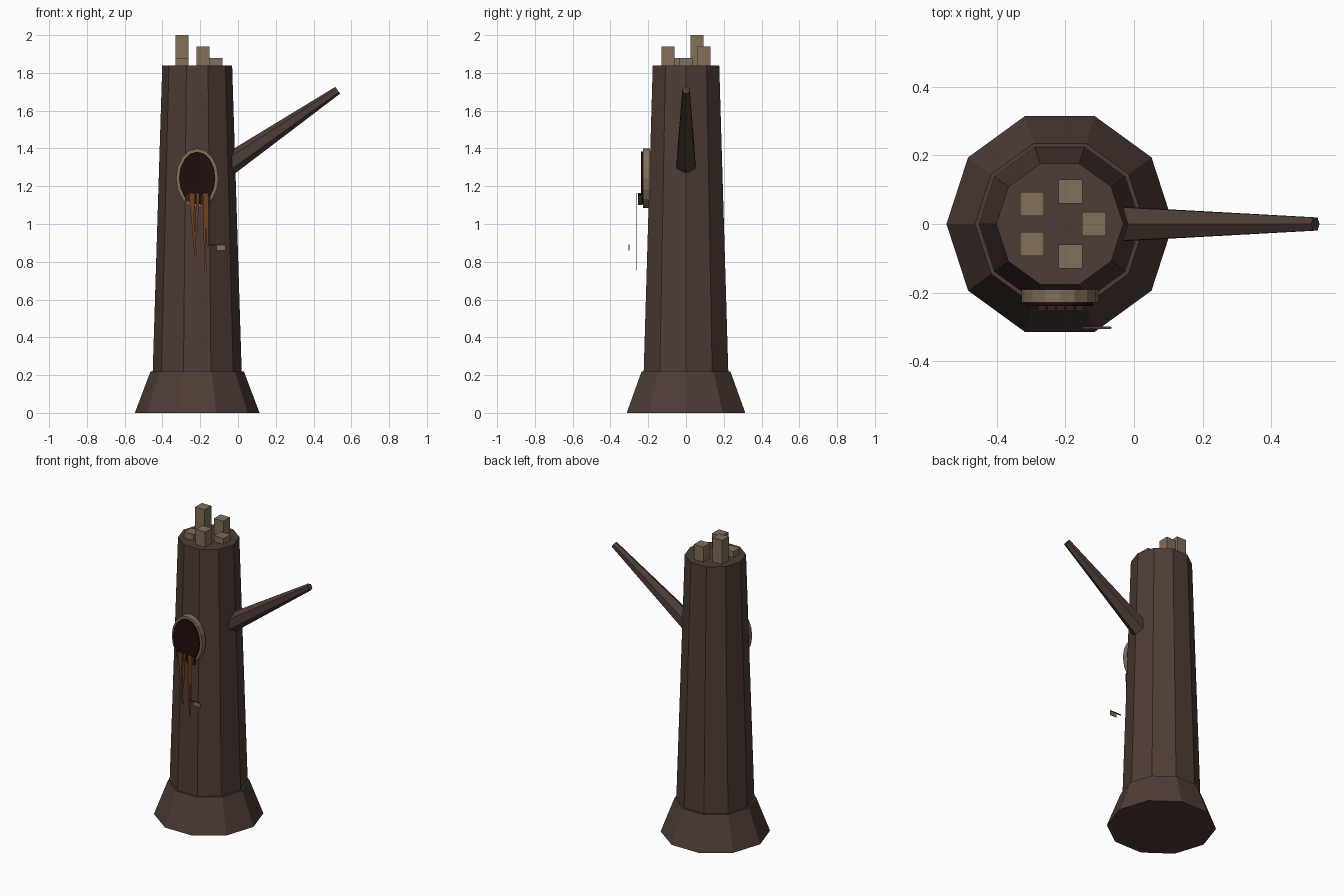
import bpy, bmesh, math
from mathutils import Vector, Matrix

if "Cube" in bpy.data.objects:
    bpy.data.objects.remove(bpy.data.objects["Cube"])

CX = -0.216  # trunk axis


def mat(name, rgb):
    m = bpy.data.materials.new(name)
    m.diffuse_color = (*rgb, 1)
    m.use_nodes = True
    m.node_tree.nodes["Principled BSDF"].inputs["Base Color"].default_value = m.diffuse_color
    return m


BARK = mat("bark brown", (0.075, 0.045, 0.036))
WOOD = mat("pale wood", (0.22, 0.158, 0.105))
HOLE = mat("hollow dark red", (0.016, 0.004, 0.004))
SAP = mat("amber sap", (0.16, 0.05, 0.014))
DARK = mat("dark root", (0.035, 0.018, 0.013))


def finish(name, bm, material):
    bmesh.ops.recalc_face_normals(bm, faces=bm.faces)
    me = bpy.data.meshes.new(name)
    bm.to_mesh(me)
    bm.free()
    me.materials.append(material)
    ob = bpy.data.objects.new(name, me)
    bpy.context.collection.objects.link(ob)
    return ob


def loft(name, rings, material):
    """Closed solid through equally sized rings of points."""
    bm = bmesh.new()
    vs = [[bm.verts.new(p) for p in r] for r in rings]
    n = len(vs[0])
    for a, b in zip(vs, vs[1:]):
        for i in range(n):
            j = (i + 1) % n
            bm.faces.new((a[i], a[j], b[j], b[i]))
    bm.faces.new(vs[0])
    bm.faces.new(vs[-1])
    return finish(name, bm, material)


def ring(c, u, v, ru, rv, n):
    c, u, v = Vector(c), Vector(u), Vector(v)
    return [c + u * ru * math.cos(2 * math.pi * i / n) + v * rv * math.sin(2 * math.pi * i / n)
            for i in range(n)]


def box(name, lo, hi, material):
    lo, hi = Vector(lo), Vector(hi)
    bm = bmesh.new()
    bmesh.ops.create_cube(bm, size=1, matrix=Matrix.Translation((lo + hi) / 2)
                          @ Matrix.Diagonal((*(hi - lo), 1)))
    return finish(name, bm, material)


X, Y, Z = (1, 0, 0), (0, 1, 0), (0, 0, 1)

# ten-sided trunk and root flare
loft("trunk", [ring((CX, 0, z), X, Y, r, r, 10) for z, r in ((0.01, 0.242), (1.84, 0.185))], BARK)
loft("root_flare", [ring((CX, 0, z), X, Y, r, r, 10) for z, r in ((0, 0.33), (0.22, 0.247))], BARK)

# square splinters on the broken top
for i in range(5):
    a = 2 * math.pi * i / 5
    x, y = CX + 0.1 * math.cos(a), 0.1 * math.sin(a)
    top = 1.88 + 0.06 * (i % 3)
    box(f"splinter_{i}", (x - 0.035, y - 0.035, 1.8), (x + 0.035, y + 0.035, top), WOOD)

# six-sided tapering branch
p, q = Vector((-0.052, 0, 1.313)), Vector((0.528, 0, 1.708))
d = (q - p).normalized()
n = Vector((-d.z, 0, d.x))
loft("branch", [ring(p, n, Y, 0.058, 0.058, 6), ring(q, n, Y, 0.022, 0.022, 6)], BARK)

# oval hollow with its pale rim
loft("hollow_rim", [ring((CX, y, 1.243), X, Z, 0.112, 0.157, 16) for y in (-0.19, -0.228)], WOOD)
loft("hollow", [ring((CX, y, 1.243), X, Z, 0.096, 0.14, 16) for y in (-0.2, -0.238)], HOLE)

# clotted lip under the hollow
for i, (x, z, h) in enumerate(((-0.268, 1.14, 0.02), (-0.24, 1.135, 0.03), (-0.213, 1.14, 0.025),
                               (-0.186, 1.13, 0.03), (-0.158, 1.125, 0.025))):
    box(f"lip_{i}", (x - 0.012, -0.253, z - h), (x + 0.012, -0.232, z + h), DARK)

# thin sap drips: top x, bottom x, bottom z
for i, (x0, x1, z1) in enumerate(((-0.252, -0.224, 0.83), (-0.212, -0.222, 0.93),
                                  (-0.235, -0.24, 1.0), (-0.178, -0.173, 0.755),
                                  (-0.165, -0.16, 0.88))):
    rings = []
    for x, z, w in ((x0, 1.165, 0.009), (x1, z1, 0.005)):
        rings.append([(x - w, -0.262, z), (x + w, -0.262, z), (x + w, -0.260, z), (x - w, -0.260, z)])
    loft(f"sap_drip_{i}", rings, SAP)

# small twig with a hanging chip in front of the trunk
box("twig", (-0.15, -0.305, 0.886), (-0.068, -0.299, 0.892), BARK)
box("twig_chip", (-0.115, -0.304, 0.86), (-0.066, -0.300, 0.886), WOOD)
